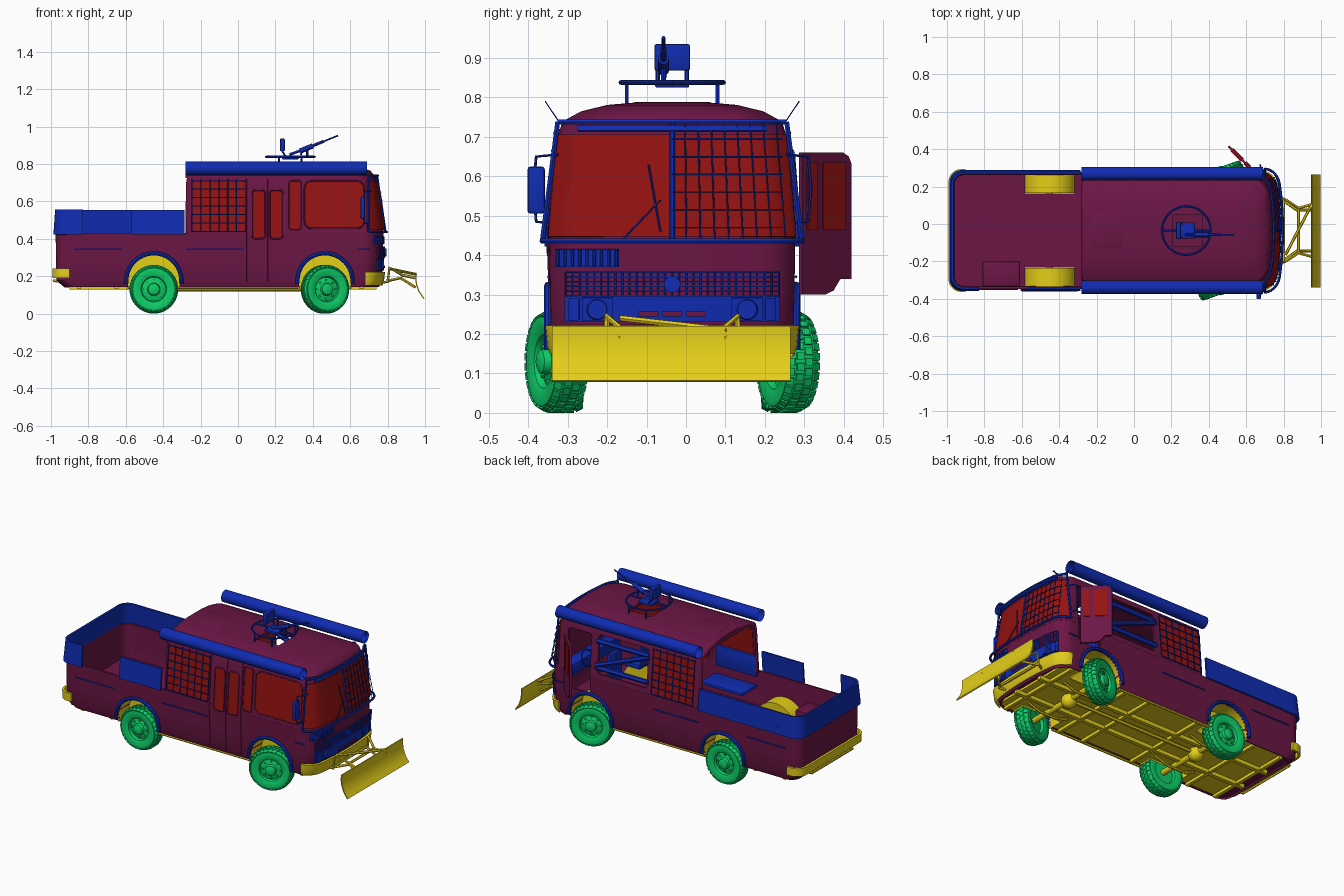
import bpy, bmesh
from math import pi, sin, cos, radians
from mathutils import Vector, Matrix

if "Cube" in bpy.data.objects:
    bpy.data.objects.remove(bpy.data.objects["Cube"])
def paint(name, *c):
    m = bpy.data.materials.new(name); m.diffuse_color = (*c, 1)
    return m
PURPLE, BLUE, RED = paint("purple", .15, .008, .06), paint("blue", .005, .025, .45), paint("red", .3, .006, .006)
GREEN, YELLOW = paint("green", .004, .62, .14), paint("yellow", .78, .62, .01)
def link(name, me, col):
    me.materials.clear(); me.materials.append(col)
    o = bpy.data.objects.new(name, me); bpy.context.collection.objects.link(o)
    return o
def make(name, bm, col):
    bmesh.ops.recalc_face_normals(bm, faces=bm.faces)
    me = bpy.data.meshes.new(name); bm.to_mesh(me); bm.free()
    return link(name, me, col)
def baked(o):
    dg = bpy.context.evaluated_depsgraph_get(); dg.update()
    return bpy.data.meshes.new_from_object(o.evaluated_get(dg))
def modify(o, kind, **props):
    m = o.modifiers.new(kind, kind)
    for k, v in props.items(): setattr(m, k, v)
    me = baked(o); o.modifiers.clear(); o.data = me
    return o
def loft_bm(bm, rings, closed=True, cap=False):
    vs = [[bm.verts.new(p) for p in r] for r in rings]
    n = len(vs[0])
    for a, b in zip(vs, vs[1:]):
        for i in range(n if closed else n - 1): bm.faces.new((a[i], a[(i+1) % n], b[(i+1) % n], b[i]))
    if cap: bm.faces.new(vs[-1])
def loft(name, rings, col, th, closed=True, cap=False):
    bm = bmesh.new(); loft_bm(bm, rings, closed, cap)
    return modify(make(name, bm, col), 'SOLIDIFY', thickness=th, offset=0)
def place(x, y, z, *s): return Matrix.Translation((x, y, z)) @ Matrix.Diagonal((*s, 1))
def box(name, x0, x1, y0, y1, z0, z1, col, bev=0):
    bm = bmesh.new()
    bmesh.ops.create_cube(bm, size=1, matrix=place((x0+x1)/2, (y0+y1)/2, (z0+z1)/2, x1-x0, y1-y0, z1-z0))
    if bev: bmesh.ops.bevel(bm, geom=bm.edges[:], offset=bev, segments=2, affect='EDGES', profile=.5)
    return make(name, bm, col)
def cyl(name, p, q, r, col, n=24, r2=None, caps=True):
    p, q = Vector(p), Vector(q); bm = bmesh.new()
    bmesh.ops.create_cone(bm, cap_ends=caps, segments=n, radius1=r, radius2=r if r2 is None else r2, depth=(q-p).length,
        matrix=Matrix.Translation((p+q)/2) @ (q-p).to_track_quat('Z', 'Y').to_matrix().to_4x4())
    return make(name, bm, col)
def tubes(name, lines, r, col, res=1):
    cu = bpy.data.curves.new(name, 'CURVE')
    cu.dimensions, cu.bevel_depth, cu.bevel_resolution, cu.use_fill_caps = '3D', r, res, True
    for l in lines:
        s = cu.splines.new('POLY'); s.points.add(len(l) - 1)
        for pt, c in zip(s.points, l): pt.co = (*c, 1)
    o = bpy.data.objects.new(name, cu); bpy.context.collection.objects.link(o)
    me = baked(o); bpy.data.objects.remove(o)
    return link(name, me, col)
def plate(name, pts, vec, col):
    bm = bmesh.new(); loft_bm(bm, [pts, [Vector(p) + Vector(vec) for p in pts]], cap=True)
    bmesh.ops.holes_fill(bm, edges=bm.edges[:])
    return make(name, bm, col)
# body section by height: z, half width, rear x, front x
P = [(.145, .295, -.93, .755), (.18, .308, -.972, .772), (.43, .312, -.975, .778), (.70, .29, -.955, .742),
     (.735, .28, -.95, .732), (.759, .235, -.95, .71), (.775, .17, -.95, .66), (.781, .10, -.95, .56)]
def prof(z):
    a, b = next(((a, b) for a, b in zip(P, P[1:]) if z <= b[0]), P[-2:])
    return [u + (v-u)*(z-a[0])/(b[0]-a[0]) for u, v in zip(a[1:], b[1:])]
def outline(z, off=0, x0=None, rr=.06):
    hw, a, b = prof(z)
    hw, a, b = hw + off, (a if x0 is None else x0) - off, b + off
    rf, arc = min(.08, hw * .6), [pi/14*i for i in range(8)]
    h = [(a, (hw - rr) * i / 6) for i in range(6)] + [(a+rr-rr*cos(t), hw-rr+rr*sin(t)) for t in arc]
    h += [(a+rr + (b-rf-a-rr)*i/40, hw) for i in range(1, 40)] + [(b-rf+rf*sin(t), hw-rf+rf*cos(t)) for t in arc]
    h += [(b, (hw - rf) * (1 - i/8)) for i in range(1, 9)]
    h = [(x - .03*(y/hw)**2*min(1, max(0, (x-b+.15)/.15)), y, z) for x, y in h]
    return h + [(x, -y, z) for x, y, _ in reversed(h[1:-1])]
# strips that follow the body around its front or rear end
def wrap_pts(zs, off, lim, front):
    rings = [outline(z, off) for z in zs]; n = len(rings[0]) // 2
    if not front: rings = [r[n:] + r[:n] for r in rings]
    ids = [i for i, p in enumerate(rings[0]) if (p[0] > lim - .045 if front else p[0] < lim + .045)]
    return [[((max if front else min)(r[i][0], lim), r[i][1], r[i][2]) for i in ids] for r in rings]
def wrap(name, zs, off, lim, front, col, th=.008): loft(name, wrap_pts(zs, off, lim, front), col, th, closed=False)
# points and panels lying on the front face and the sides
def fp(y, z, off=0):
    ps = sorted((p[1], p[0]) for p in outline(z, off) if p[1] >= 0 and p[0] > .3)
    for (y0, a), (y1, b) in zip(ps, ps[1:]):
        if y1 >= abs(y) and y1 > y0: return (a + (b-a)*(abs(y)-y0)/(y1-y0), y, z)
    return (ps[-1][1], y, z)
def front_line(z, y0, y1, off, n=12): return [fp(y0 + (y1-y0)*i/n, z, off) for i in range(n+1)]
def front_panel(name, y0, y1, z0, z1, off, col, th=.008):
    loft(name, [front_line(z, y0, y1, off) for z in (z0, z1)], col, th, closed=False)
def sp(s, x, z, off=.003): return (x, s*(prof(z)[0] + off), z)
def side_panel(name, s, x0, x1, z0, z1, r, col, off=.003, th=.018, frame=False):
    pts = [sp(s, cx+r*cos(k*pi/2+t), cz+r*sin(k*pi/2+t), off) for k, (cx, cz) in
           enumerate([(x1-r, z1-r), (x0+r, z1-r), (x0+r, z0+r), (x1-r, z0+r)]) for t in [pi/10*i for i in range(6)]]
    if frame: tubes(name + "_seal", [pts + pts[:1]], .004, PURPLE)
    plate(name, pts, (0, -s*th, 0), col)
# lower body, cabin shell and floors with wheel, door, window and hatch openings
AX = (-.45, .465)
lower = loft("lower_body", [outline(z, -.006) for z in (.145, .18, .3, .43)], PURPLE, .012)
cabin = loft("cabin_shell", [outline(p[0], -.006, -.28, .03) for p in P[2:]], PURPLE, .012, cap=True)
floor = box("inner_floor", -.96, .71, -.298, .298, .21, .22, PURPLE)
belly = box("underbody_floor", -.85, .71, -.292, .292, .15, .165, YELLOW)
rim = box("hatch_surround", .19, .38, -.1, .1, .77, .788, PURPLE, .005)
arches = [cyl("cutter", (x, s*.197, .175), (x, s*.4, .175), .14, RED, 40) for x in AX for s in (-1, 1)]
door, hatch = box("cutter", .47, .63, .2, .4, .325, .69, RED, .015), box("cutter", .205, .365, -.085, .085, .74, .82, RED)
gaps = [box("cutter", -.35, -.235, -y, y, .4, z, RED) for y, z in ((.268, .725), (.2, .755))]
gaps += [box("cutter", .08, .42, .2, .4, .46, .7, RED, .01)]
for o, cs in ((lower, arches + [door]), (cabin, gaps + [door, hatch]), (floor, arches), (belly, arches), (rim, [hatch])):
    for c in cs: modify(o, 'BOOLEAN', operation='DIFFERENCE', object=c, solver='EXACT')
for c in arches + gaps + [door, hatch]: bpy.data.objects.remove(c)
# wheel houses and flares
for x, s in [(x, s) for x in AX for s in (-1, 1)]:
    arc = [radians(-14 + 8*i) for i in range(27)]
    bm = bmesh.new()
    loft_bm(bm, [[(x+.14*cos(t), s*y, .175+.14*sin(t)) for t in arc] for y in (.306, .2)], closed=False, cap=True)
    make("wheel_house", bm, YELLOW)
    tubes("wheel_flare", [[(x+.147*cos(t), s*.314, .175+.147*sin(t)) for t in arc[1:-1]]], .011, BLUE, 2)
# wheels: lathed tyre with rim, tread lugs and bolts
bm = bmesh.new()
tyre = [(0, -.02), (.066, -.02), (.07, -.038), (.10, -.045), (.113, -.042), (.121, -.033), (.126, -.015), (.126, .015), (.121, .033),
        (.113, .042), (.10, .045), (.073, .038), (.068, .036), (.064, .018), (.034, .026), (.03, .044), (.018, .05), (0, .05)]
loft_bm(bm, [[(r*cos(pi*i/20), y, r*sin(pi*i/20)) for i in range(40)] for r, y in tyre])
bmesh.ops.remove_doubles(bm, verts=bm.verts, dist=1e-5)
for k, (y, r, tilt) in enumerate(((-.033, .119, -.5), (-.0115, .125, 0), (.0115, .125, 0), (.033, .119, .5))):
    for i in range(30):
        bmesh.ops.create_cube(bm, size=1, matrix=Matrix.Rotation(2*pi*(i+k % 2*.5)/30, 4, 'Y') @ Matrix.Translation((r, y, 0))
                              @ Matrix.Rotation(tilt, 4, 'Z') @ Matrix.Diagonal((.01, .019, .019, 1)))
for i in range(8): bmesh.ops.create_cube(bm, size=1, matrix=Matrix.Rotation(pi*i/4, 4, 'Y') @ place(.05, .024, 0, .009, .009, .009))
wheel = make("wheel", bm, GREEN)
for x, y, st, s in [(*w, s) for w in ((AX[0], .27, 0), (AX[1], .293, radians(20))) for s in (-1, 1)]:
    o = link("wheel", wheel.data, GREEN)
    o.location, o.rotation_euler = (x, s*y, .13), (0, 0, st + (pi if s < 0 else 0))
bpy.data.objects.remove(wheel)
# glazing, window grids, roof rolls and trims
wrap("windscreen", [.447, .705], .002, .69, True, RED)
for s in (-1, 1):
    side_panel("rear_side_window", s, -.24, .035, .445, .705, .012, RED)
    tubes("window_grid", [[sp(s, -.245 + .0475*i, .44, .012), sp(s, -.245 + .0475*i, .72, .012)] for i in range(7)]
          + [[sp(s, -.245, .44 + .045*i, .012), sp(s, .04, .44 + .045*i, .012)] for i in range(7)], .003, BLUE)
    cyl("roof_side_roll", (-.28, s*.304, .777), (.69, s*.304, .777), .036, BLUE, 24, caps=False)
    tubes("antenna", [[(.7, s*.285, .735), (.68, s*.322, .79)]], .0015, BLUE)
    tubes("side_trim", [[sp(s, a, .345), sp(s, b, .345)] for a, b in ((-.88, -.62), (-.28, .03), (.64, .7))], .004, BLUE)
    tubes("side_pipe", [[(-.37, s*.29, .137), (.32, s*.29, .137)]], .007, YELLOW)
for w in ((.075, .145, .40, .66, .02), (.17, .24, .40, .66, .02), (.275, .335, .45, .71, .012), (.355, .675, .455, .71, .04)):
    side_panel("side_window", -1, *w, RED, frame=True)
tubes("side_door_seams", [[sp(-1, x, z) for z in (.17, .43, .70, .72)] for x in (.045, .157, .262)], .003, PURPLE)
tubes("window_boards", [[sp(1, .07, a), sp(1, .43, b)] for a, b in ((.66, .66), (.50, .50), (.65, .51))], .015, BLUE)
# open front door
def dp(u, z, o=0): return (.625 - .71*u - o, .322 + .71*u - o, z)
plate("open_door", [dp(*p) for p in ((0, .30), (.08, .30), (.11, .31), (.135, .34), (.175, .34), (.175, .63), (.165, .65),
                                     (.145, .66), (0, .66))], (.009, .009, 0), PURPLE)
for a, b in ((.015, .05), (.07, .15)):
    plate("open_door_window", [dp(u, z, .003) for u, z in ((a, .465), (b, .465), (b, .635), (a, .635))], (.015, .015, 0), RED)
# bed side panels
wrap("bed_rear_panel", [.422, .555], .006, -.83, False, BLUE, .012)
for s, x in ((1, -.83), (-1, -.57)): side_panel("bed_side_panel", s, x, -.285, .424, .555, .003, BLUE, .012, .012)
# front face: windscreen cage, grille, vent, lamps, wipers, bumpers, mirror
ring = [wrap_pts([z], .018, .7, True)[0] for z in (.436, .738)]
tubes("windscreen_frame", ring + [[ring[0][k], ring[1][k]] for k in (0, -1)] + [[fp(0, .436, .01), fp(0, .738, .012)]], .007, BLUE)
tubes("windscreen_grid", [front_line(.47 + .045*i, 0, .28, .016) for i in range(6)]
      + [[fp(.036*i, .436, .016), fp(.033*i, .735, .016)] for i in range(1, 9)], .002, BLUE)
tubes("wipers", [[fp(a, b, .014), fp(c, d, .014)] for a, b, c, d in ((-.13, .435, -.03, .54), (-.03, .46, -.06, .63))], .0025, BLUE)
for p in (("visor_bar", -.24, .24, .715, .728, .012, BLUE), ("lamp_panel", -.272, .272, .23, .295, .003, BLUE),
          ("grille_back", -.272, .272, .297, .357, .002, PURPLE), ("front_vent", -.295, -.135, .37, .415, .003, BLUE)): front_panel(*p)
tubes("grille", [front_line(.297 + .012*i, -.272, .272, .008) for i in range(6)]
      + [[fp(-.27 + .018*i, z, .008) for z in (.297, .357)] for i in range(31)], .0022, BLUE)
tubes("vent_slats", [[fp(-.29 + .0185*i, z, .008) for z in (.372, .413)] for i in range(9)], .004, BLUE)
cyl("grille_disc", (.775, 0, .326), (.793, 0, .326), .021, BLUE)
for s in (-1, 1):
    x = fp(.19, .26)[0]
    cyl("headlight", (x, s*.19, .262), (x+.018, s*.19, .262), .03, BLUE, 28, .024)
    front_panel("headlight_frame", s*.15, s*.228, .234, .292, .008, BLUE, .006)
    front_panel("front_indicator", s*.236, s*.262, .235, .29, .007, BLUE, .006)
for y in (-.06, 0, .06): front_panel("lower_light", y-.025, y+.025, .244, .257, .009, PURPLE, .006)
wrap("front_bumper", [.152, .17, .222], .007, .68, True, YELLOW, .012)
wrap("rear_bumper", [.19, .24], .012, -.9, False, YELLOW, .014)
tubes("tow_bar", [[(-.88, -.2, .17), (-.985, -.2, .175), (-.985, .2, .175), (-.88, .2, .17)]], .008, YELLOW)
tubes("mirror_bracket", [[(.70, s*.30, .48), (.675, s*.345, .485), (.675, s*.352, .57), (.675, s*.345, .65), (.71, s*.29, .655)]
                         for s in (-1, 1)], .004, BLUE)
# box-shaped fittings: mirror, roof seat, bed box, bench, cab seats, dashboard
for b in (("mirror", .655, .68, -.367, -.323, .505, .625, BLUE, .008), ("roof_hatch", -.225, -.06, -.095, .1, .775, .788, PURPLE, .005),
          ("gunner_seat", .235, .325, -.043, .043, .825, .84, BLUE, .004), ("gunner_back", .225, .25, -.045, .045, .868, .935, BLUE, .004),
          ("bed_box", -.81, -.61, -.3, -.165, .22, .33, PURPLE, .01), ("rear_underbody", -.93, -.85, -.285, .285, .15, .165, PURPLE),
          ("bench_seat", -.28, .01, -.27, -.12, .34, .36, BLUE, .008), ("bench_back", -.27, .01, -.29, -.27, .40, .53, BLUE, .008),
          ("dashboard", .64, .72, -.24, .24, .36, .43, BLUE, .01)): box(*b)
for y in (-.17, .15):
    box("cab_seat", .42, .53, y-.06, y+.06, .32, .35, BLUE, .01)
    box("cab_seat_back", .40, .425, y-.06, y+.06, .34, .54, BLUE, .01)
tubes("steering_wheel", [[(.6+.02*sin(pi*i/10), .15+.05*cos(pi*i/10), .45+.045*sin(pi*i/10)) for i in range(21)],
                         [(.6, .15, .45), (.66, .15, .4)]], .005, BLUE)
# roof ring platform and mounted gun
tubes("platform_ring", [[(.28 + .13*cos(pi*i/18), .13*sin(pi*i/18), .838) for i in range(37)]], .006, BLUE, 2)
tubes("platform_legs", [[(.28+dx, dy, .765), (.28+dx, dy, .838)] for dx in (-.06, .06) for dy in (-.115, .115)]
      + [[(.26, y, .83), (.23, y, .88)] for y in (-.037, .037)] + [[(.155, 0, .836), (.405, 0, .836)]], .0055, BLUE)
for n, a, b, c, d, r in (("gun_barrel", .40, .897, .535, .952, .0045), ("gun_jacket", .39, .893, .46, .922, .008),
        ("gun_body", .33, .868, .40, .897, .014), ("gun_mount", .37, .836, .37, .885, .006), ("gun_stock", .33, .87, .275, .85, .007),
        ("gun_grip", .345, .87, .335, .848, .005)): cyl(n, (a, -.022, b), (c, -.022, d), r, BLUE, 12)
# underbody: frame, axles, springs, shafts
for s in (-1, 1): box("frame_rail", -.9, .74, s*.1-.012, s*.1+.012, .128, .152, YELLOW)
for x in (-.85, -.65, -.25, .1, .27, .66): box("cross_member", x-.01, x+.01, -.285, .285, .132, .152, YELLOW)
for x in AX:
    tubes("leaf_spring", [[(x-.14, y, .14), (x-.06, y, .112), (x+.06, y, .112), (x+.14, y, .14)] for y in (-.15, .15)], .008, YELLOW)
    cyl("axle", (x, -.27, .13), (x, .27, .13), .017, YELLOW, 16)
    bm = bmesh.new()
    bmesh.ops.create_uvsphere(bm, u_segments=16, v_segments=10, radius=.045, matrix=Matrix.Translation((x, .03, .125)))
    make("differential", bm, YELLOW)
cyl("drive_shaft", (-.45, .03, .13), (.465, .03, .13), .011, YELLOW, 12)
# snow plough
blade = ((.952, .22), (.95, .19), (.955, .155), (.967, .12), (.98, .1), (.994, .08))
loft("plough_blade", [[(x, y, z) for y in (-.305, .3)] for x, z in blade], YELLOW, .007, closed=False)
tubes("plough_frame", [l for s in (-1, 1) for l in ([(.80, s*.16, .175), (.87, s*.11, .19), (.95, s*.11, .14)],
      [(.76, s*.15, .165), (.80, s*.17, .17), (.81, s*.165, .245), (.88, s*.12, .205), (.953, s*.14, .19)])]
      + [[(.80, -.17, .18), (.80, .17, .18)], [(.88, -.12, .205), (.88, .12, .205)], [(.81, -.13, .24), (.95, .14, .21)]], .008, YELLOW)
# shift to the vehicle's centre line and shade
for o in bpy.context.scene.objects:
    o.location.y -= .035
    o.select_set(True); bpy.context.view_layer.objects.active = o
bpy.ops.object.shade_smooth_by_angle(angle=radians(30))

for m in bpy.data.materials:
    if m.users and not m.is_grease_pencil:
        m.use_nodes = True
        m.node_tree.nodes["Principled BSDF"].inputs["Base Color"].default_value = m.diffuse_color
